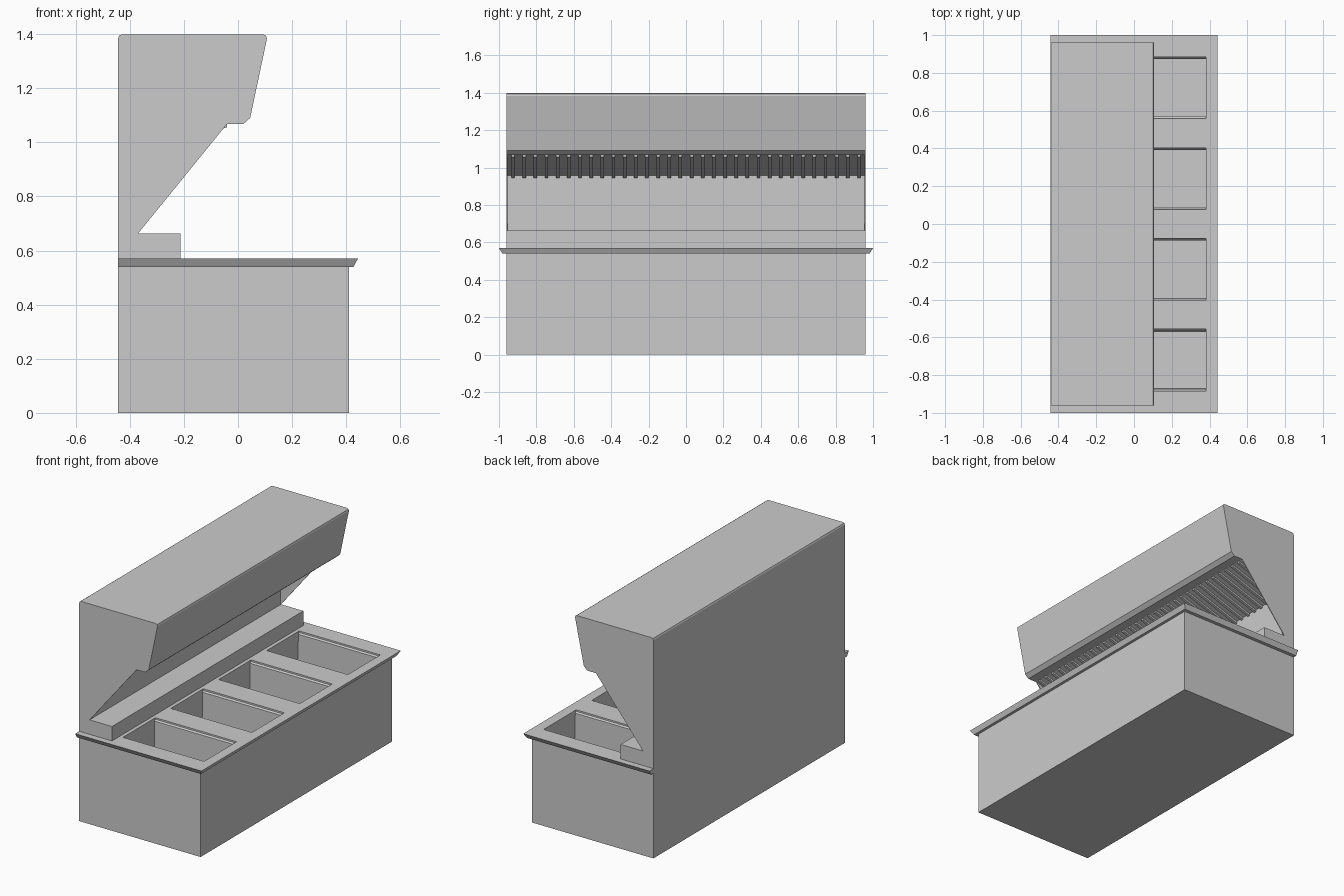
import bpy, bmesh

if "Cube" in bpy.data.objects:
    bpy.data.objects.remove(bpy.data.objects["Cube"])


def finish(bm, name):
    bmesh.ops.recalc_face_normals(bm, faces=bm.faces[:])
    me = bpy.data.meshes.new(name)
    bm.to_mesh(me)
    bm.free()
    ob = bpy.data.objects.new(name, me)
    bpy.context.collection.objects.link(ob)
    return ob


def loft(bm, rings):
    """Closed solid through rings with equal point counts."""
    vs = [[bm.verts.new(p) for p in r] for r in rings]
    n = len(vs[0])
    for a, b in zip(vs, vs[1:]):
        for i in range(n):
            j = (i + 1) % n
            bm.faces.new((a[i], a[j], b[j], b[i]))
    bm.faces.new(vs[0])
    bm.faces.new(vs[-1])


def rect(x0, x1, y0, y1, z):
    return [(x0, y0, z), (x1, y0, z), (x1, y1, z), (x0, y1, z)]


def prism(bm, profile, y0, y1):
    loft(bm, [[(x, y, z) for x, z in profile] for y in (y0, y1)])


BACK = -0.443
W = 0.96

# cabinet body
bm = bmesh.new()
loft(bm, [rect(BACK, 0.41, -W, W, z) for z in (0, 0.54)])
cabinet = finish(bm, "cabinet")

# countertop with undercut edges
bm = bmesh.new()
loft(bm, [rect(BACK, 0.427, -0.982, 0.982, 0.54), rect(BACK, 0.443, -1, 1, 0.57)])
counter = finish(bm, "countertop")

# four sunken basins
bm = bmesh.new()
for yc in (-0.72, -0.24, 0.24, 0.722):
    loft(bm, [rect(-0.19, 0.38, yc - h, yc + h, z)
              for z, h in ((0.62, 0.163), (0.56, 0.163), (0.552, 0.154), (0.30, 0.152))])
cutter = finish(bm, "basin_cutter")
cutter.hide_render = True
for ob in (cabinet, counter):
    m = ob.modifiers.new("basins", 'BOOLEAN')
    m.operation = 'DIFFERENCE'
    m.solver = 'EXACT'
    m.object = cutter
    bpy.context.view_layer.objects.active = ob
    bpy.ops.object.modifier_apply(modifier=m.name)
bpy.data.objects.remove(cutter)

# hood and rear ledge: recessed core between thin end panels
ledge = [(BACK, 0.57), (-0.213, 0.57), (-0.213, 0.662), (-0.37, 0.662)]
hood = [(-0.04, 1.068), (0.02, 1.068), (0.045, 1.09), (0.107, 1.383), (0.104, 1.393),
        (0.095, 1.398), (-0.43, 1.398), (-0.439, 1.394), (BACK, 1.385)]
T = 0.005
bm = bmesh.new()
prism(bm, ledge + [(-0.37, 0.957)] + hood, -W + T, W - T)
finish(bm, "hood_and_ledge")
for side, name in ((-1, "left_end_panel"), (1, "right_end_panel")):
    bm = bmesh.new()
    prism(bm, ledge + hood, side * (W - T), side * W)
    finish(bm, name)

# filter fins along the sloping underside of the hood
bm = bmesh.new()
N = 32
step = 2 * (W - T) / N
fin = [(-0.37, 0.96), (-0.04, 1.07), (-0.04, 1.056), (-0.37, 0.944)]
for i in range(N):
    y = -W + T + step * (i + 0.5)
    prism(bm, fin, y - 0.009, y + 0.009)
finish(bm, "filter_fins")
